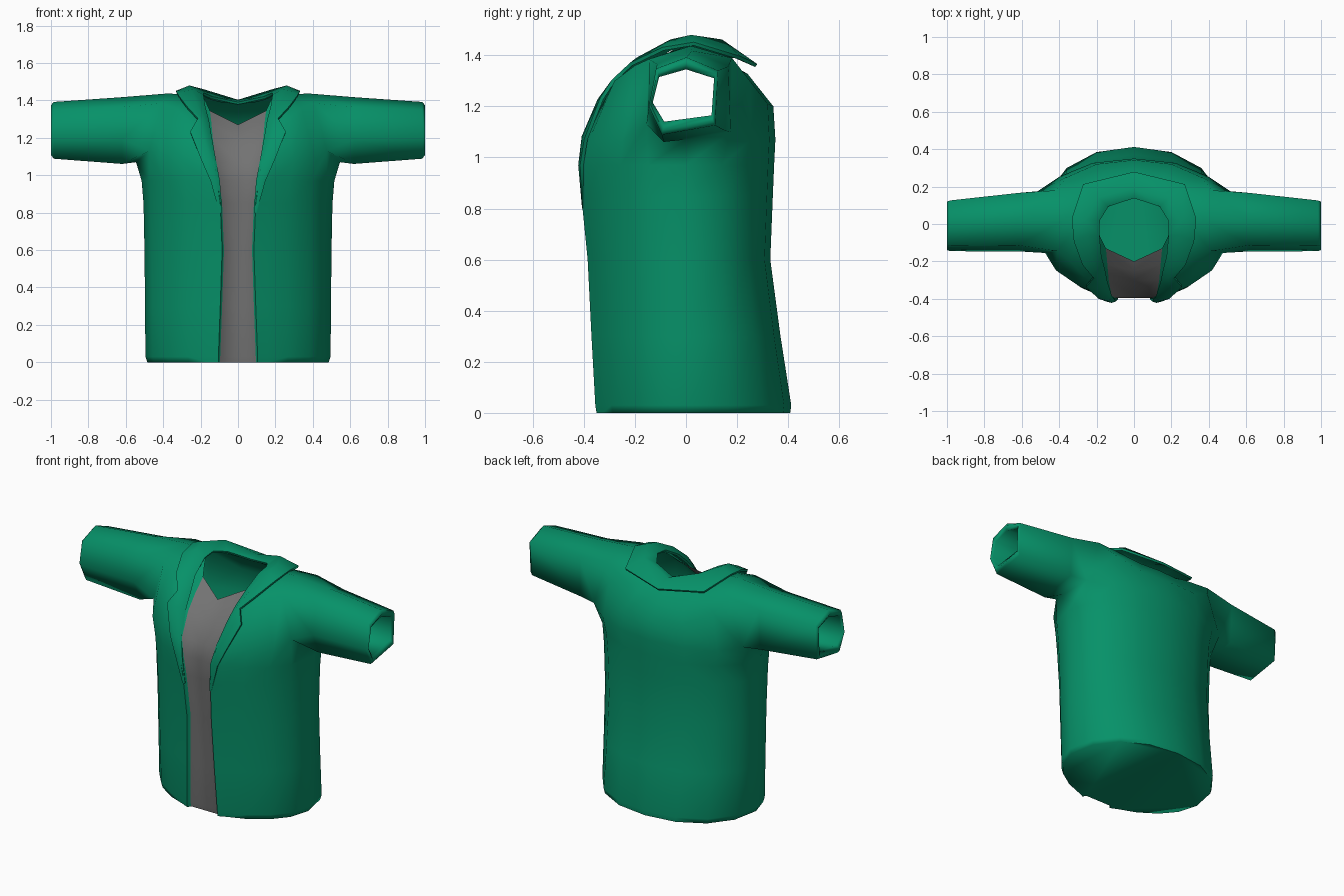
import bpy, bmesh, math
from mathutils import Vector

if "Cube" in bpy.data.objects:
    bpy.data.objects.remove(bpy.data.objects["Cube"])


def material(name, rgb):
    m = bpy.data.materials.new(name)
    m.diffuse_color = (*rgb, 1)
    m.use_nodes = True
    m.node_tree.nodes["Principled BSDF"].inputs["Base Color"].default_value = m.diffuse_color
    return m


GREEN = material("jacket_green", (0.002, 0.285, 0.14))
GREY = material("shirt_grey", (0.17, 0.17, 0.17))


def finish(name, bm, thickness=0):
    """Mirror a half mesh to the other side and smooth its soft edges."""
    me = bpy.data.meshes.new(name)
    bm.to_mesh(me)
    bm.free()
    ob = bpy.data.objects.new(name, me)
    bpy.context.collection.objects.link(ob)
    me.materials.append(GREEN)
    me.materials.append(GREY)
    mirror = ob.modifiers.new("mirror", 'MIRROR')
    mirror.use_clip = True
    mirror.merge_threshold = 0.0005
    if thickness:
        solid = ob.modifiers.new("thickness", 'SOLIDIFY')
        solid.thickness = thickness
        solid.offset = 0
    bpy.ops.object.select_all(action='DESELECT')
    ob.select_set(True)
    bpy.context.view_layer.objects.active = ob
    bpy.ops.object.convert(target='MESH')
    bpy.ops.object.shade_smooth_by_angle(angle=math.radians(78))


def hoop(z, w, front, back, gap):
    """Half of a torso ring: shirt strip, jacket edge, then a rounded side."""
    pts = [(0, front + 0.022, z), (gap, front + 0.022, z), (gap + 0.01, front, z)]
    for deg in (20, 34, 51, 68, 90, 112, 135, 158, 180):
        s, c = math.sin(math.radians(deg)), math.cos(math.radians(deg))
        depth, power = (front, 1.06) if c > 0 else (back, 0.92)
        x = 0 if deg == 180 else w * s ** power
        pts.append((x, depth * abs(c) ** power, z))
    return pts


# Torso: height, half width, front depth, back depth, half opening
rings = [hoop(*r) for r in (
    (0.00, 0.485, -0.350, 0.408, 0.095),
    (0.03, 0.495, -0.355, 0.412, 0.095),
    (0.30, 0.497, -0.370, 0.370, 0.085),
    (0.60, 0.500, -0.385, 0.330, 0.075),
    (0.85, 0.505, -0.410, 0.340, 0.085),
    (0.97, 0.515, -0.418, 0.345, 0.100),
    (1.07, 0.545, -0.405, 0.350, 0.120))]
armpit = len(rings) - 1
rings[armpit][6] = (0.475, -0.155, 1.13)
rings[armpit][8] = (0.515, 0.175, 1.10)

# Shoulder ring and neckline
shoulder = [(0, -0.30, 1.19), (0.135, -0.30, 1.20), (0.15, -0.32, 1.20), (0.20, -0.31, 1.24),
            (0.27, -0.28, 1.30), (0.34, -0.20, 1.36), (0.41, -0.145, 1.385), (0.38, 0.02, 1.437),
            (0.42, 0.18, 1.39), (0.36, 0.25, 1.30), (0.20, 0.32, 1.21), (0, 0.342, 1.20)]
neck = [(0, -0.20, 1.27), (0.15, -0.13, 1.345), (0.175, -0.08, 1.40), (0.182, -0.065, 1.41),
        (0.188, -0.05, 1.42), (0.19, -0.03, 1.425), (0.19, -0.01, 1.43), (0.185, 0.02, 1.43),
        (0.175, 0.06, 1.42), (0.14, 0.09, 1.405), (0.08, 0.125, 1.39), (0, 0.14, 1.385)]
yoke = []
for i, (a, b) in enumerate(zip(shoulder, neck)):
    lift = 0.01 if i < 2 else 0.035 if i > 8 else 0
    yoke.append((Vector(a) + Vector(b)) / 2 + Vector((0, 0, lift)))
rings += [shoulder, yoke, neck]

bm = bmesh.new()
grid = [[bm.verts.new(p) for p in r] for r in rings]
for j in range(len(grid) - 1):
    for i in range(len(grid[j]) - 1):
        if j == armpit and i in (6, 7):      # armhole
            continue
        f = bm.faces.new((grid[j][i], grid[j][i + 1], grid[j + 1][i + 1], grid[j + 1][i]))
        f.material_index = 1 if i == 0 else 0
hem = bm.faces.new(grid[0])

# Sleeve: six-sided tube out from the armhole, turned in at the cuff
CUFF = [(-0.13, 1.215), (-0.085, 1.14), (0.10, 1.165), (0.11, 1.31), (0, 1.345), (-0.105, 1.315)]
low, top = grid[armpit], grid[armpit + 1]
loop = [low[6], low[7], low[8], top[8], top[7], top[6]]
for x, dy, sy, sz in ((0.62, 0.02, 1.3, 1.74), (0.985, 0, 1.13, 1.48), (1.0, 0, 1.07, 1.30),
                      (0.985, 0, 1.0, 1.0), (0.62, 0.01, 1.15, 1.3)):
    nxt = [bm.verts.new((x, dy - 0.01 + (y + 0.01) * sy, 1.247 + (z - 1.247) * sz))
           for y, z in CUFF]
    for k in range(6):
        n = (k + 1) % 6
        bm.faces.new((loop[k], loop[n], nxt[n], nxt[k]))
    loop = nxt

bmesh.ops.recalc_face_normals(bm, faces=bm.faces[:])
hem.normal_update()
if hem.normal.z > 0:
    bmesh.ops.reverse_faces(bm, faces=bm.faces[:])
finish("jacket_body", bm)

# Lapel and collar: inner edge, fold and outer edge from the chest to the nape
stations = [
    ((0.087, -0.396, 0.80), (0.092, -0.400, 0.80), (0.098, -0.400, 0.80)),
    ((0.100, -0.408, 0.97), (0.120, -0.415, 0.97), (0.145, -0.408, 0.97)),
    ((0.122, -0.380, 1.08), (0.150, -0.402, 1.08), (0.190, -0.392, 1.07)),
    ((0.148, -0.300, 1.22), (0.190, -0.340, 1.225), (0.255, -0.330, 1.23)),
    ((0.160, -0.240, 1.29), (0.190, -0.280, 1.30), (0.215, -0.285, 1.30)),
    ((0.178, -0.170, 1.36), (0.225, -0.190, 1.385), (0.275, -0.215, 1.365)),
    ((0.188, -0.060, 1.425), (0.250, -0.060, 1.455), (0.320, -0.090, 1.425)),
    ((0.186, 0.020, 1.435), (0.260, 0.020, 1.473), (0.330, 0.030, 1.445)),
    ((0.140, 0.095, 1.415), (0.190, 0.140, 1.455), (0.270, 0.210, 1.390)),
    ((0, 0.140, 1.385), (0, 0.190, 1.397), (0, 0.275, 1.360))]
bm = bmesh.new()
grid = [[bm.verts.new(p) for p in s] for s in stations]
for a, b in zip(grid, grid[1:]):
    for i in range(2):
        bm.faces.new((a[i], a[i + 1], b[i + 1], b[i]))
bmesh.ops.recalc_face_normals(bm, faces=bm.faces[:])
if sum(f.normal.z for f in bm.faces) < 0:
    bmesh.ops.reverse_faces(bm, faces=bm.faces[:])
finish("lapel_collar", bm, 0.014)
